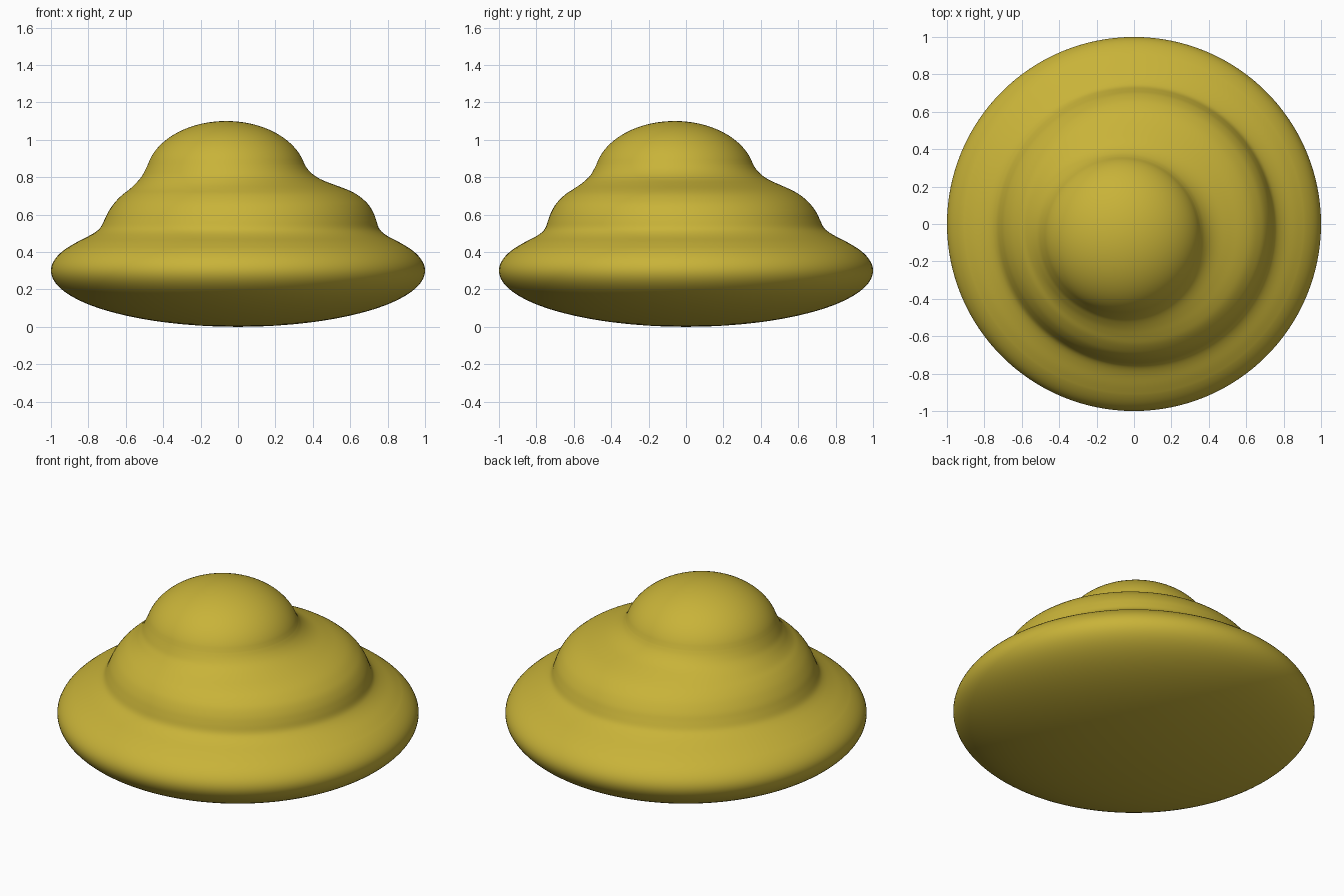
import bpy, bmesh, math

if "Cube" in bpy.data.objects:
    bpy.data.objects.remove(bpy.data.objects["Cube"])

SEG = 128   # points around each ring

# Blended middle section, read off both silhouettes: (z, centre x, centre y, radius)
middle = [
    (0.42, 0, 0, 0.917), (0.45, 0, 0, 0.866), (0.48, 0, 0, 0.808),
    (0.505, 0.004, -0.003, 0.768), (0.53, 0.008, -0.007, 0.744),
    (0.57, 0.012, -0.01, 0.727), (0.61, 0.014, -0.012, 0.71),
    (0.65, 0.015, -0.015, 0.685), (0.68, 0.013, -0.017, 0.658),
    (0.71, 0.009, -0.02, 0.622), (0.735, 0.0, -0.024, 0.58),
    (0.76, -0.02, -0.033, 0.533), (0.785, -0.04, -0.045, 0.49),
    (0.81, -0.052, -0.052, 0.459), (0.84, -0.06, -0.058, 0.435),
    (0.87, -0.063, -0.06, 0.418),
]


def ellipsoid_rings(centre, radius, height, start, end, count):
    """Rings of a squashed sphere between two latitudes."""
    rings = []
    for i in range(count):
        a = start + (end - start) * i / (count - 1)
        rings.append((centre[2] + height * math.sin(a), centre[0], centre[1],
                      radius * math.cos(a)))
    return rings


def smooth(points, steps=4):
    """Catmull-Rom curve through the rings."""
    out = []
    for i in range(len(points) - 1):
        p0, p1 = points[max(i - 1, 0)], points[i]
        p2, p3 = points[i + 1], points[min(i + 2, len(points) - 1)]
        for s in range(steps):
            t = s / steps
            out.append(tuple(
                0.5 * (2 * b + (c - a) * t + (2 * a - 5 * b + 4 * c - d) * t * t
                       + (3 * b - a - 3 * c + d) * t ** 3)
                for a, b, c, d in zip(p0, p1, p2, p3)))
    return out + [points[-1]]


# Lens-shaped base, stepped middle, off-centre dome
base = ellipsoid_rings((0, 0, 0.3), 1.0, 0.3, math.radians(-88), math.radians(20), 40)
dome = ellipsoid_rings((-0.063, -0.06, 0.8), 0.43, 0.3, math.radians(18), math.radians(88), 24)
rings = base + smooth(middle) + dome

# Loft the rings and close both poles
bm = bmesh.new()
loops = []
for z, cx, cy, r in rings:
    loops.append([bm.verts.new((cx + r * math.cos(2 * math.pi * k / SEG),
                                cy + r * math.sin(2 * math.pi * k / SEG), z))
                  for k in range(SEG)])
for lo, hi in zip(loops, loops[1:]):
    for k in range(SEG):
        n = (k + 1) % SEG
        bm.faces.new((lo[k], lo[n], hi[n], hi[k]))
bottom = bm.verts.new((0, 0, 0))
top = bm.verts.new((-0.063, -0.06, 1.1))
for k in range(SEG):
    n = (k + 1) % SEG
    bm.faces.new((loops[0][n], loops[0][k], bottom))
    bm.faces.new((loops[-1][k], loops[-1][n], top))
for f in bm.faces:
    f.smooth = True

mesh = bpy.data.meshes.new("stacked_dome_body")
bm.to_mesh(mesh)
bm.free()
body = bpy.data.objects.new("stacked_dome_body", mesh)
bpy.context.collection.objects.link(body)

# Mustard yellow colour
mat = bpy.data.materials.new("mustard")
mat.diffuse_color = (0.58, 0.45, 0.04, 1)
mat.use_nodes = True
mat.node_tree.nodes["Principled BSDF"].inputs["Base Color"].default_value = mat.diffuse_color
mesh.materials.append(mat)
